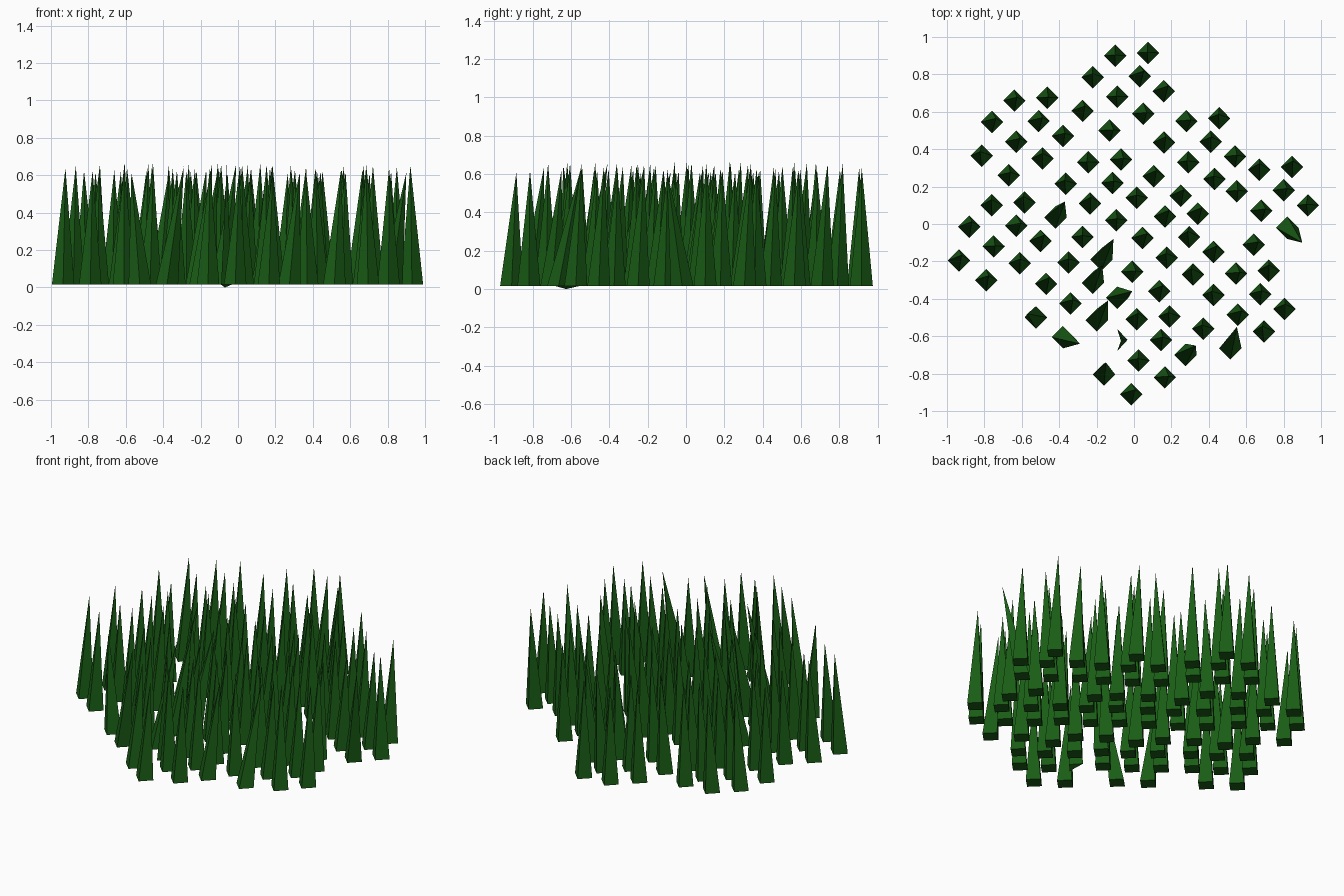
import bpy, bmesh, random

if "Cube" in bpy.data.objects:
    bpy.data.objects.remove(bpy.data.objects["Cube"])

random.seed(4)
HALF = 0.06      # half diagonal of a blade's diamond base
BASE_Z = 0.015

grass = bpy.data.materials.new("grass_green")
grass.diffuse_color = (0.01, 0.11, 0.008, 1)
grass.use_nodes = True
grass.node_tree.nodes["Principled BSDF"].inputs["Base Color"].default_value = grass.diffuse_color

# One tuft of nine blades, repeated over the patch
TUFT = [(-.10, .90), (.075, .915), (.03, .79), (-.22, .785), (-.09, .68),
        (.16, .71), (.05, .59), (-.275, .605), (-.13, .50)]
OFFSETS = [(0, 0), (-.54, -.24), (.38, -.35), (.77, -.61), (-.145, -.57),
           (-.66, -.80), (.265, -.86), (.645, -1.165), (.115, -1.41), (-.25, -1.105)]

# Leaning blades: (tuft, blade) -> tip position
LEAN = {(3, 6): (.90, -.10), (4, 7): (-.37, .12), (9, 1): (-.11, -.08),
        (9, 6): (-.14, -.41), (9, 5): (-.01, -.36), (9, 7): (-.57, -.48),
        (9, 8): (-.29, -.64), (9, 2): (-.17, -.22), (7, 8): (.55, -.55),
        (8, 5): (.33, -.65), (8, 7): (-.15, -.74)}
MISSING = {(3, 7)}
BROKEN = (8, 3)


def add_blade(bm, corners, tip):
    """Closed four-sided spike."""
    base = [bm.verts.new(c) for c in corners]
    top = bm.verts.new(tip)
    bm.faces.new(base[::-1])
    for i in range(4):
        bm.faces.new((base[i], base[(i + 1) % 4], top))


for t, (ox, oy) in enumerate(OFFSETS):
    bm = bmesh.new()
    for b, (px, py) in enumerate(TUFT):
        if (t, b) in MISSING:
            continue
        x, y = px + ox, py + oy
        tx, ty = LEAN.get((t, b), (x + random.uniform(-.01, .025),
                                   y + random.uniform(0, .035)))
        corners = [(x + HALF, y, BASE_Z), (x, y + HALF, BASE_Z),
                   (x - HALF, y, BASE_Z), (x, y - HALF, BASE_Z)]
        if (t, b) == BROKEN:
            # thin split blade whose inner corner touches the ground
            corners = [(-.035, -.62, BASE_Z), (-.09, -.56, BASE_Z),
                       (-.07, -.625, 0), (-.09, -.68, BASE_Z)]
            tx, ty = -.06, -.62
        add_blade(bm, corners, (tx, ty, random.uniform(.61, .665)))
    mesh = bpy.data.meshes.new("grass_tuft")
    bm.to_mesh(mesh)
    bm.free()
    mesh.materials.append(grass)
    bpy.context.collection.objects.link(bpy.data.objects.new("grass_tuft", mesh))
